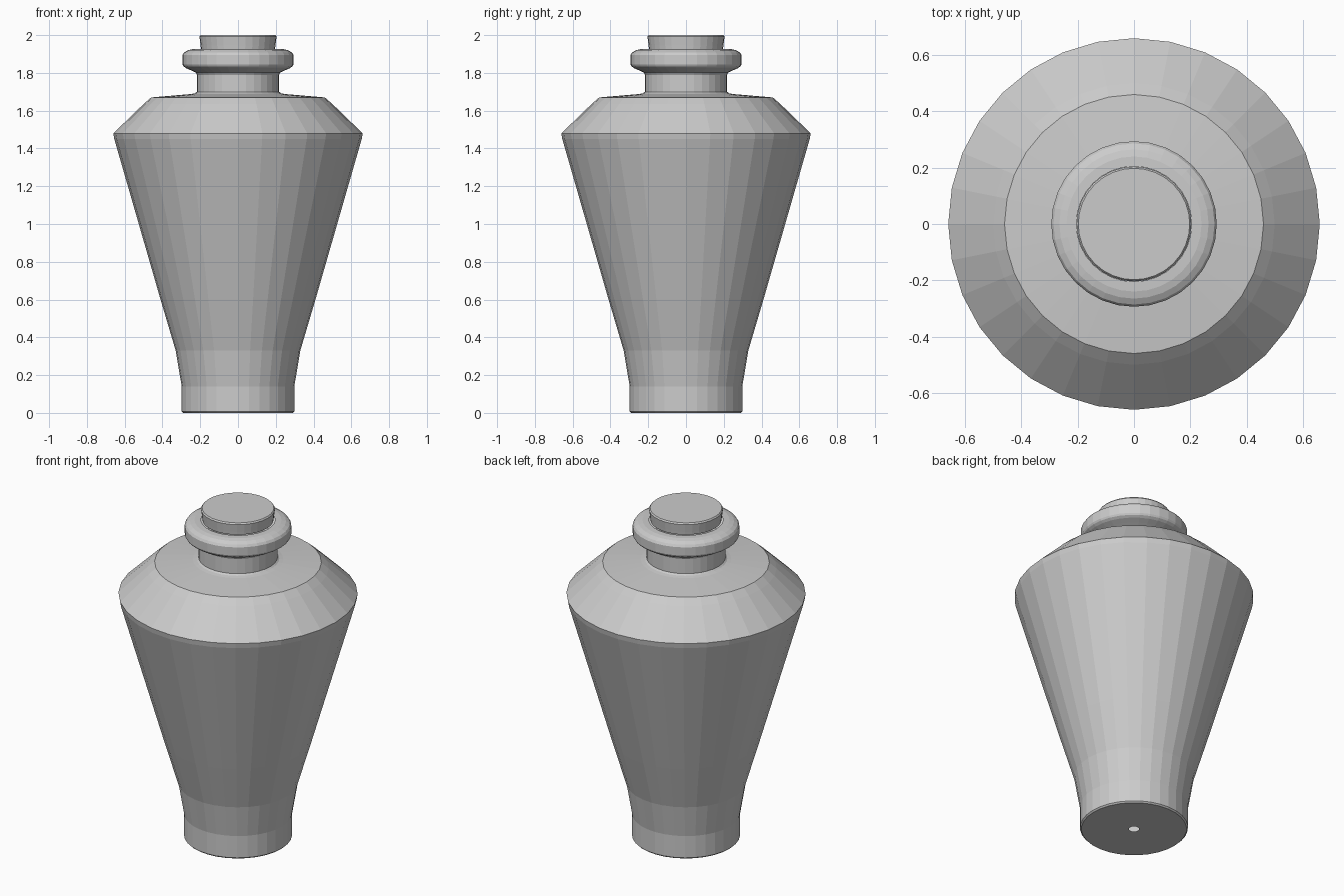
import bpy, bmesh, math

if "Cube" in bpy.data.objects:
    bpy.data.objects.remove(bpy.data.objects["Cube"])

SEGMENTS = 32


def lathe(name, profile):
    """Spin an (r, z) profile round the z axis; r = 0 closes to a point."""
    bm = bmesh.new()
    verts = [bm.verts.new((r, 0, z)) for r, z in profile]
    edges = [bm.edges.new(pair) for pair in zip(verts, verts[1:])]
    bmesh.ops.spin(bm, geom=verts + edges, cent=(0, 0, 0), axis=(0, 0, 1),
                   angle=math.tau, steps=SEGMENTS, use_duplicate=False)
    bmesh.ops.remove_doubles(bm, verts=bm.verts, dist=0.0005)
    bmesh.ops.recalc_face_normals(bm, faces=bm.faces)
    # Keep the outermost wall facing outwards
    wall = max(bm.faces, key=lambda f: f.calc_center_median().xy.length)
    if wall.normal.xy.dot(wall.calc_center_median().xy) < 0:
        bmesh.ops.reverse_faces(bm, faces=bm.faces)
    mesh = bpy.data.meshes.new(name)
    bm.to_mesh(mesh)
    bm.free()
    obj = bpy.data.objects.new(name, mesh)
    bpy.context.collection.objects.link(obj)
    return obj


# Vase body: base with a small drain hole, flared wall, shoulder and neck
lathe("vase_body", [
    (0.028, 0), (0.29, 0), (0.298, 0.008), (0.298, 0.14), (0.33, 0.33),
    (0.41, 0.60), (0.655, 1.45), (0.66, 1.48), (0.50, 1.635), (0.46, 1.67),
    (0.25, 1.688), (0.228, 1.692), (0.218, 1.70), (0.218, 1.79)])

# Collar: rounded lip round the neck
lathe("neck_collar", [
    (0.218, 1.79), (0.225, 1.803), (0.245, 1.812), (0.275, 1.825),
    (0.289, 1.835), (0.294, 1.845), (0.294, 1.895), (0.286, 1.908),
    (0.265, 1.92), (0.24, 1.926), (0.205, 1.927)])

# Stopper: plain disc closing the mouth
lathe("stopper", [
    (0.196, 1.927), (0.198, 1.945), (0.204, 1.992), (0.198, 2.0), (0, 2.0)])
